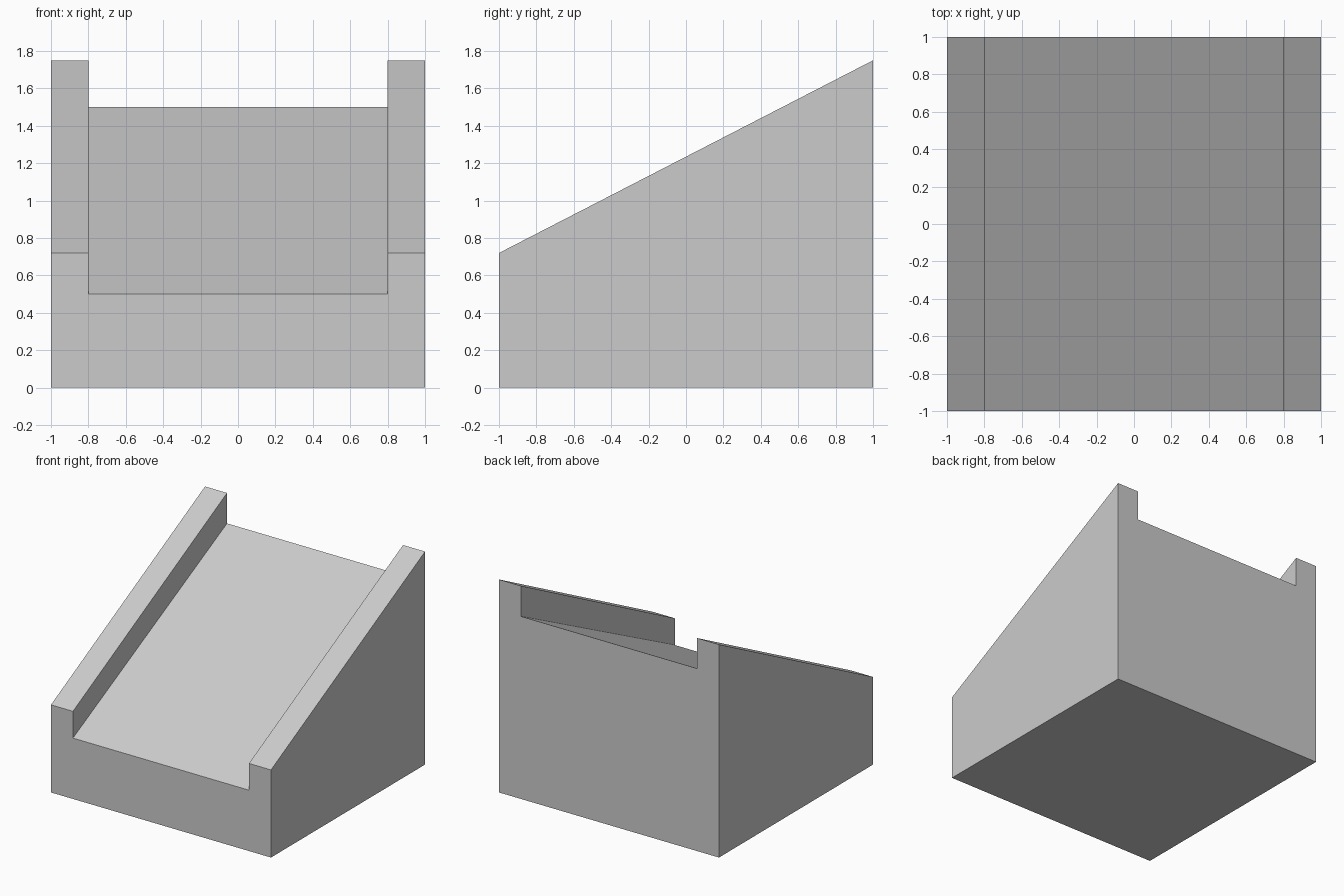
import bpy
import bmesh

if "Cube" in bpy.data.objects:
    bpy.data.objects.remove(bpy.data.objects["Cube"])

HALF = 1.0      # half width and half depth
INNER = 0.8     # inner edge of the side rails


def section(bm, y, bed, rail):
    """U-shaped cross-section at depth y."""
    pts = [(-HALF, 0), (HALF, 0), (HALF, rail), (INNER, rail),
           (INNER, bed), (-INNER, bed), (-INNER, rail), (-HALF, rail)]
    return [bm.verts.new((x, y, z)) for x, z in pts]


# Sloped block with raised side rails, lofted from front to back
bm = bmesh.new()
front = section(bm, -HALF, 0.50, 0.72)
back = section(bm, HALF, 1.50, 1.75)
bm.faces.new(front)
bm.faces.new(back[::-1])
n = len(front)
for i in range(n):
    j = (i + 1) % n
    bm.faces.new((front[j], front[i], back[i], back[j]))
bmesh.ops.recalc_face_normals(bm, faces=bm.faces)

mesh = bpy.data.meshes.new("railed_ramp")
bm.to_mesh(mesh)
bm.free()
ramp = bpy.data.objects.new("railed_ramp", mesh)
bpy.context.collection.objects.link(ramp)
